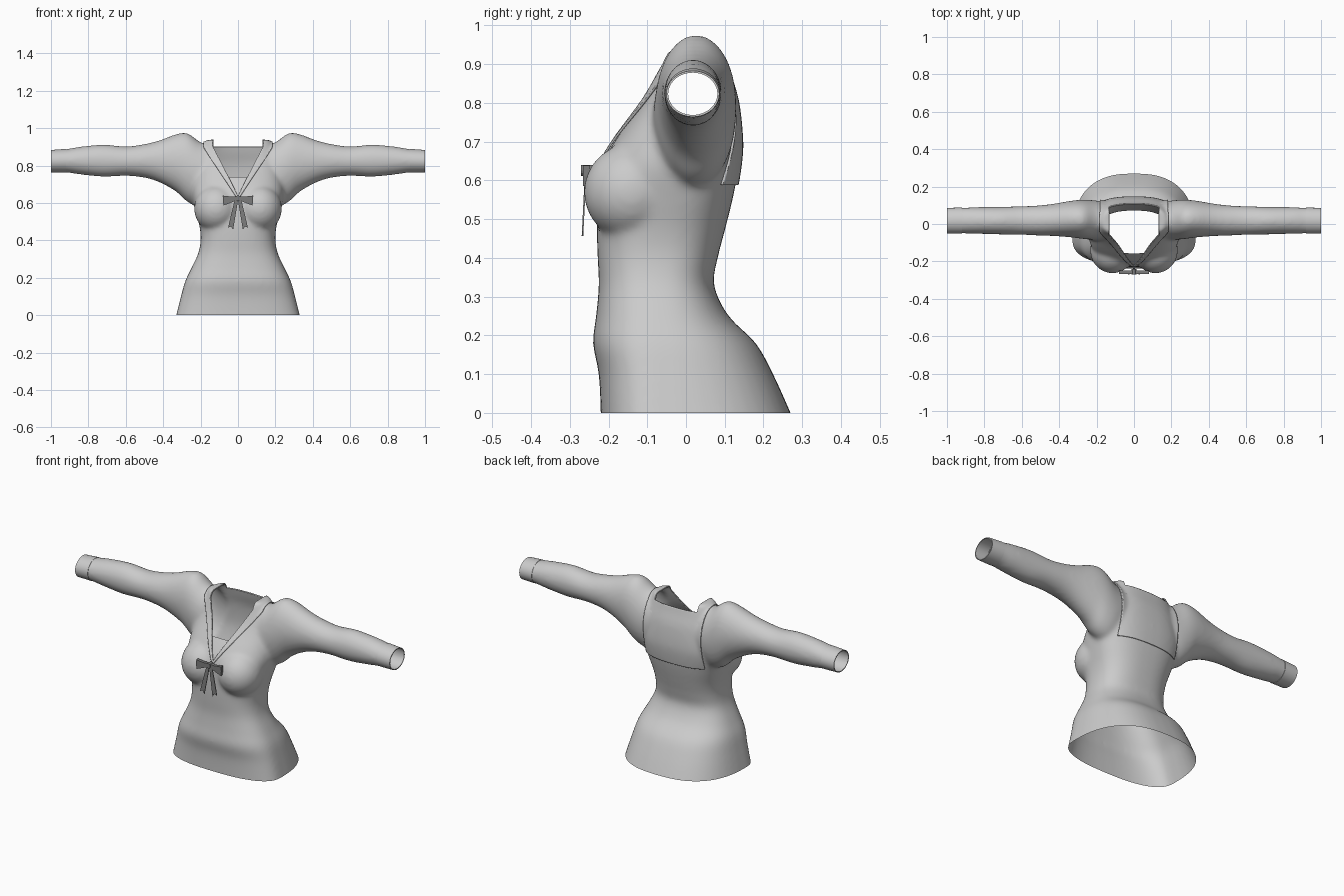
import bpy, bmesh, math
from mathutils import Vector

cube = bpy.data.objects.get("Cube")
if cube:
    bpy.data.objects.remove(cube)


def material(name, value):
    m = bpy.data.materials.new(name)
    m.use_nodes = True
    color = (value, value, value, 1)
    m.diffuse_color = color
    m.node_tree.nodes["Principled BSDF"].inputs["Base Color"].default_value = color
    return m


CLOTH = material("light grey cloth", 0.6)
RIBBON = material("dark grey ribbon", 0.2)


def add_object(name, bm, mat, smooth=True):
    mesh = bpy.data.meshes.new(name)
    bm.to_mesh(mesh)
    bm.free()
    mesh.materials.append(mat)
    ob = bpy.data.objects.new(name, mesh)
    bpy.context.collection.objects.link(ob)
    if smooth:
        bpy.ops.object.select_all(action="DESELECT")
        ob.select_set(True)
        bpy.context.view_layer.objects.active = ob
        bpy.ops.object.shade_smooth_by_angle(angle=math.radians(50))
    return ob


def refine(rows, steps=4):
    """Catmull-Rom interpolation between section rows."""
    rows = [Vector(r) for r in rows]
    out = []
    for i in range(len(rows) - 1):
        p0, p1, p2 = rows[max(i - 1, 0)], rows[i], rows[i + 1]
        p3 = rows[min(i + 2, len(rows) - 1)]
        for s in range(steps):
            t = s / steps
            out.append(p1 + (p2 - p0) * (t / 2)
                       + (p0 * 2 - p1 * 5 + p2 * 4 - p3) * (t * t / 2)
                       + (p1 * 3 - p0 - p2 * 3 + p3) * (t ** 3 / 2))
    return out + [rows[-1]]


def loft(bm, rings, capped=True):
    loops = [[bm.verts.new(p) for p in ring] for ring in rings]
    n = len(loops[0])
    for a, b in zip(loops, loops[1:]):
        for i in range(n):
            j = (i + 1) % n
            bm.faces.new((a[i], a[j], b[j], b[i]))
    if capped:
        bm.faces.new(loops[0])
        bm.faces.new(loops[-1])


def power(v, e):
    return math.copysign(abs(v) ** e, v)


ANGLES = [2 * math.pi * i / 48 for i in range(48)]


def torso_ring(row):
    z, w, front, back, mid = row
    e = 0.78
    return [(w * power(math.cos(a), e),
             mid + (back - mid if math.sin(a) > 0 else mid - front) * power(math.sin(a), e), z)
            for a in ANGLES]


def sleeve_ring(row, side, grow=0.0):
    x, low, high, front, back = row
    return [(side * x,
             (front + back) / 2 + ((back - front) / 2 + grow) * math.cos(a),
             (low + high) / 2 + ((high - low) / 2 + grow) * math.sin(a)) for a in ANGLES]


# Torso sections: height, half width, front, back, widest depth
TORSO = [(-.04, .34, -.22, .285, -.08), (0, .33, -.22, .27, -.08), (.1, .305, -.225, .225, -.08),
         (.18, .283, -.24, .18, -.08), (.25, .25, -.232, .11, -.08), (.33, .213, -.225, .072, -.08),
         (.4, .2, -.228, .082, -.07), (.47, .205, -.23, .1, -.06), (.55, .225, -.228, .12, -.04),
         (.63, .245, -.222, .135, -.02), (.7, .245, -.185, .14, 0), (.8, .22, -.115, .13, .01),
         (.87, .2, -.08, .11, .015), (.93, .17, -.06, .095, .015)]
# Sleeve sections: distance out, bottom, top, front, back
SLEEVE = [(.1, .65, .88, -.08, .11), (.2, .585, .925, -.085, .125), (.27, .605, .973, -.08, .13),
          (.33, .66, .968, -.072, .125), (.42, .71, .935, -.065, .11), (.5, .735, .915, -.062, .1),
          (.6, .745, .902, -.058, .095), (.72, .74, .912, -.056, .092), (.85, .753, .9, -.052, .09),
          (.92, .763, .888, -.05, .087), (1.04, .765, .882, -.05, .085)]

# Closed volumes, fused into one skin
bm = bmesh.new()
loft(bm, [torso_ring(r) for r in refine(TORSO)])
for side in (-1, 1):
    loft(bm, [sleeve_ring(r, side) for r in refine(SLEEVE)])
    bust = bmesh.ops.create_uvsphere(bm, u_segments=32, v_segments=20, radius=1)["verts"]
    for v in bust:
        v.co = Vector((side * .115 + v.co.x * .12, -.14 + v.co.y * .124, .57 + v.co.z * .125))
bmesh.ops.recalc_face_normals(bm, faces=bm.faces)
volume = add_object("blouse_volume", bm, CLOTH, False)
remesh = volume.modifiers.new("fuse", "REMESH")
remesh.mode = "VOXEL"
remesh.voxel_size = 0.01
soften = volume.modifiers.new("soften", "SMOOTH")
soften.factor = 0.5
soften.iterations = 14
graph = bpy.context.evaluated_depsgraph_get()
skin_mesh = bpy.data.meshes.new_from_object(volume.evaluated_get(graph))
bpy.data.objects.remove(volume)


def slice_mesh(bm, point, normal, discard=False):
    bmesh.ops.bisect_plane(bm, geom=bm.verts[:] + bm.edges[:] + bm.faces[:], dist=1e-5,
                           plane_co=point, plane_no=normal, clear_outer=discard)


def remove_where(bm, rule):
    doomed = [f for f in bm.faces if rule(f.calc_center_median())]
    bmesh.ops.delete(bm, geom=doomed, context="FACES")


NECK_BACK, PANEL_TOP = 0.085, 0.74


def in_neck(c):
    inside = abs(c.x) < min(.132, (c.z - .635) * .5)
    return inside and ((c.y < NECK_BACK and c.z > PANEL_TOP) or c.z > .9)


# Body skin: open hem, cuffs and V neck
bm = bmesh.new()
bm.from_mesh(skin_mesh)
slice_mesh(bm, (0, 0, 0), (0, 0, -1), True)
for s in (-1, 1):
    slice_mesh(bm, (s, 0, 0), (s, 0, 0), True)
    slice_mesh(bm, (s * .132, 0, 0), (1, 0, 0))
    slice_mesh(bm, (0, 0, .635), (s, 0, -.5))
for z in (PANEL_TOP, .9):
    slice_mesh(bm, (0, 0, z), (0, 0, 1))
slice_mesh(bm, (0, NECK_BACK, 0), (0, 1, 0))
remove_where(bm, in_neck)
collar = bm.copy()
add_object("blouse_body", bm, CLOTH)

# Sailor collar: lapels along the V and a square flap behind
SPLIT, FLAP_END, HALF = 0.03, 0.59, 0.183
for s in (-1, 1):
    slice_mesh(collar, (s * HALF, 0, 0), (1, 0, 0))
    slice_mesh(collar, (0, 0, .615), (s, 0, -.66))
slice_mesh(collar, (0, SPLIT, 0), (0, 1, 0))
slice_mesh(collar, (0, 0, FLAP_END), (0, 0, 1))


def off_collar(c):
    x = abs(c.x)
    if c.y > SPLIT:
        return x > HALF or c.z < FLAP_END
    return x > min(HALF, (c.z - .615) * .66) or x < min(.132, (c.z - .635) * .5)


remove_where(collar, off_collar)
collar.normal_update()
for v, n in [(v, v.normal.copy()) for v in collar.verts]:
    v.co += n * .002
ob = add_object("sailor_collar", collar, CLOTH)
thick = ob.modifiers.new("thickness", "SOLIDIFY")
thick.thickness = .006
thick.offset = 1

# Cuff bands
for side, label in ((1, "left"), (-1, "right")):
    bm = bmesh.new()
    ends = [SLEEVE[-2], (1.0,) + SLEEVE[-1][1:]]
    loft(bm, [sleeve_ring(r, side, g) for r, g in
              ((ends[0], -.002), (ends[0], .001), (ends[1], .001), (ends[1], -.004))], False)
    bmesh.ops.recalc_face_normals(bm, faces=bm.faces)
    add_object(label + "_cuff", bm, CLOTH)


# Ribbon bow
def plate(name, outline, front, depth, lean=0.0):
    bm = bmesh.new()
    rings = [[(x, y + lean * (.6 - z), z) for x, z in outline] for y in (front, front + depth)]
    loft(bm, rings)
    bmesh.ops.recalc_face_normals(bm, faces=bm.faces)
    add_object(name, bm, RIBBON, False)


LOOP = [(.008, .615), (.035, .603), (.078, .586), (.08, .612), (.079, .639), (.035, .634), (.008, .636)]
TAIL = [(.0, .615), (.018, .615), (.034, .55), (.053, .468), (.036, .474), (.026, .456), (.012, .54)]
for side, label in ((1, "left"), (-1, "right")):
    plate(label + "_bow_loop", [(side * x, z) for x, z in LOOP], -.266, .018)
    plate(label + "_bow_tail", [(side * x, z) for x, z in TAIL], -.262, .004, -.05)
plate("bow_knot", [(.013 * math.cos(a), .626 + .014 * math.sin(a)) for a in ANGLES[::4]], -.271, .03)
